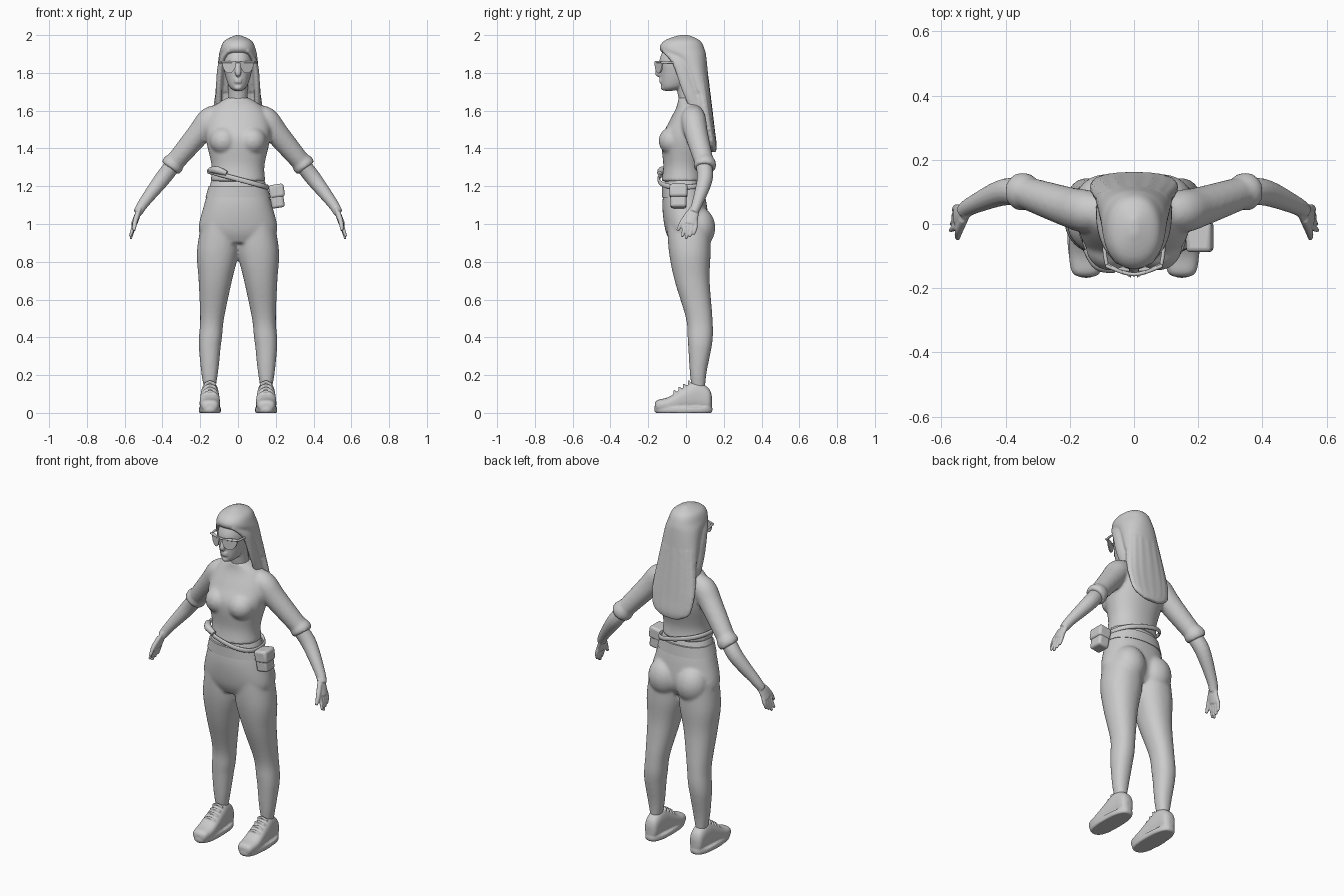
import bpy, bmesh, math
from mathutils import Matrix, Vector

cube = bpy.data.objects.get("Cube")
if cube:
    bpy.data.objects.remove(cube, do_unlink=True)

grey = bpy.data.materials.new("plain grey")
grey.use_nodes = True
tone = (.6, .6, .6, 1)
grey.diffuse_color = tone
grey.node_tree.nodes["Principled BSDF"].inputs["Base Color"].default_value = tone


def smooth_rows(rows, steps=6):
    """Ease a short list of rows into a flowing curve through them."""
    rows = [Vector(row) for row in rows]
    result = []
    for index in range(len(rows) - 1):
        start, end = rows[index], rows[index + 1]
        leave = (end - rows[max(index - 1, 0)]) / 2
        arrive = (rows[min(index + 2, len(rows) - 1)] - start) / 2
        for step in range(steps):
            t = step / steps
            ease = t * t * (3 - 2 * t)
            result.append(start.lerp(end, ease) + leave * t * (1 - t) ** 2 - arrive * t * t * (1 - t))
    return result + [rows[-1]]


def oval(sides, power=2):
    """Unit superellipse; a higher power is squarer."""
    for index in range(sides):
        angle = math.tau * index / sides
        c, s = math.cos(angle), math.sin(angle)
        yield math.copysign(abs(c) ** (2 / power), c), math.copysign(abs(s) ** (2 / power), s)


def bridge(bm, rings, closed=False):
    """Join rings of points into a sealed surface."""
    loops = [[bm.verts.new(point) for point in ring] for ring in rings]
    pairs = list(zip(loops, loops[1:]))
    if closed:
        pairs.append((loops[-1], loops[0]))
    else:
        bm.faces.new(loops[0])
        bm.faces.new(loops[-1])
    for low, high in pairs:
        for index in range(len(low)):
            bm.faces.new((low[index - 1], low[index], high[index], high[index - 1]))


def column(bm, rows, centre=lambda level: 0, power=2.2, upright=True, strands=0):
    """Rows hold level, half width, then the two limits of the other axis."""
    rings = []
    for level, half, near, far in smooth_rows(rows):
        ring = []
        for index, (u, v) in enumerate(oval(64, power)):
            swell = 1 + strands * math.cos(index * math.tau / 4)
            x = centre(level) + half * u * swell
            depth = (near + far + (far - near) * v * swell) / 2
            ring.append((x, depth, level) if upright else (x, level, depth))
        rings.append(ring)
    bridge(bm, rings)


def tube(bm, path, flat=1, closed=False, up=Vector((0, 1, 0))):
    """Path rows hold x, y, z and radius; flat thins the section."""
    path = [Vector(row) for row in path] if closed else smooth_rows(path)
    rings = []
    for index, row in enumerate(path):
        after = path[(index + 1) % len(path)] if closed else path[min(index + 1, len(path) - 1)]
        before = path[index - 1] if closed else path[max(index - 1, 0)]
        forward = (after - before).to_3d().normalized()
        side = forward.cross(up).normalized()
        other = forward.cross(side)
        rings.append([row.to_3d() + (side * u * flat + other * v) * row.w for u, v in oval(16)])
    bridge(bm, rings, closed)


def ball(bm, centre, size):
    matrix = Matrix.LocRotScale(Vector(centre), None, Vector(size))
    bmesh.ops.create_uvsphere(bm, u_segments=24, v_segments=16, radius=1, matrix=matrix)


def both_sides(bm):
    """Copy everything made so far to the other side."""
    copied = bmesh.ops.duplicate(bm, geom=bm.verts[:] + bm.edges[:] + bm.faces[:])["geom"]
    for vert in copied:
        if isinstance(vert, bmesh.types.BMVert):
            vert.co.x = -vert.co.x


def finish(bm, name, voxel=0, bevel=0):
    """Make the object; voxel fuses its pieces into one soft skin."""
    bmesh.ops.recalc_face_normals(bm, faces=bm.faces[:])
    mesh = bpy.data.meshes.new(name)
    bm.to_mesh(mesh)
    bm.free()
    mesh.materials.append(grey)
    obj = bpy.data.objects.new(name, mesh)
    bpy.context.collection.objects.link(obj)
    bpy.ops.object.select_all(action="DESELECT")
    obj.select_set(True)
    bpy.context.view_layer.objects.active = obj
    if bevel:
        rounding = obj.modifiers.new("rounded edges", "BEVEL")
        rounding.width, rounding.segments = bevel, 3
    bpy.ops.object.shade_smooth_by_angle(angle=math.radians(50))
    if voxel:
        fuse = obj.modifiers.new("fuse", "REMESH")
        fuse.mode, fuse.voxel_size, fuse.use_smooth_shade = "VOXEL", voxel, True
        soften = obj.modifiers.new("soften", "SMOOTH")
        soften.iterations = 4


# Trousers: legs, seat and hips in one skin
bm = bmesh.new()
column(bm, [(.13, .03, .03, .1), (.22, .045, .02, .11), (.38, .06, .01, .14), (.5, .063, 0, .14),
            (.7, .088, -.06, .125), (.85, .11, -.09, .13), (1, .1, -.1, .13)],
       centre=lambda level: .15 - .085 * max(0, level - .35))
ball(bm, (.09, .065, .98), (.095, .09, .11))
both_sides(bm)
column(bm, [(.9, .16, -.08, .09), (.97, .208, -.11, .12), (1.1, .18, -.125, .11), (1.24, .138, -.11, .08)])
finish(bm, "trousers", voxel=.009)

# Waistband
bm = bmesh.new()
column(bm, [(1.14, .172, -.127, .106), (1.2, .155, -.127, .1)])
finish(bm, "waistband")

# Top: torso, bust, sleeves and rolled cuffs in one skin
bm = bmesh.new()
tube(bm, [(.1, .04, 1.58, .055), (.15, .04, 1.55, .067), (.21, .055, 1.475, .062), (.345, .1, 1.315, .05)])
tube(bm, [(.325, .095, 1.34, .05), (.345, .1, 1.315, .06), (.36, .1, 1.295, .055)])
ball(bm, (.075, -.07, 1.44), (.075, .075, .075))
both_sides(bm)
column(bm, [(1.225, .145, -.13, .095), (1.31, .14, -.12, .09), (1.45, .17, -.13, .125),
            (1.54, .17, -.09, .13), (1.62, .13, -.05, .11), (1.67, .055, -.04, .075)])
finish(bm, "top", voxel=.009)

# Forearms, palms, fingers and thumbs in one skin
bm = bmesh.new()
tube(bm, [(.33, .09, 1.33, .042), (.4, .1, 1.24, .042), (.5, .06, 1.11, .029), (.53, .04, 1.06, .025)])
tube(bm, [(.52, .045, 1.08, .027), (.535, .03, 1.04, .036), (.55, .02, 1, .036)], flat=.45)
for finger in range(4):
    y = .05 - .02 * finger
    tip = .92 + .012 * abs(finger - 2)
    tube(bm, [(.543, y, 1.02, .011), (.555, y, .98, .011), (.56 + .004 * finger, y - .01, tip, .007)])
tube(bm, [(.53, .015, 1.06, .014), (.545, -.02, 1.01, .013), (.55, -.045, .965, .008)])
both_sides(bm)
finish(bm, "arms_and_hands", voxel=.0045)

# Head: neck, skull, nose, lips and chin in one skin
bm = bmesh.new()
tube(bm, [(0, .035, 1.58, .06), (0, .01, 1.68, .052), (0, 0, 1.76, .055)])
column(bm, [(1.705, .02, -.115, -.07), (1.73, .048, -.13, 0), (1.8, .071, -.135, .07),
            (1.87, .077, -.14, .09), (1.96, .055, -.1, .06)])
tube(bm, [(0, -.13, 1.86, .01), (0, -.148, 1.8, .016), (0, -.135, 1.79, .01)])
for z in (1.752, 1.765):
    ball(bm, (0, -.13, z), (.023, .013, .007))
ball(bm, (0, -.118, 1.722), (.022, .017, .015))
finish(bm, "head", voxel=.0055)

# Long hair: front locks, crown and back fall in one skin
bm = bmesh.new()
tube(bm, [(.04, -.105, 1.93, .03), (.085, -.04, 1.86, .035), (.1, .01, 1.72, .035), (.1, .07, 1.58, .035)], flat=.5)
both_sides(bm)
column(bm, [(2, .012, -.035, .015), (1.97, .072, -.115, .075), (1.92, .095, -.137, .1),
            (1.86, .105, -.06, .11), (1.7, .12, .03, .125)])
column(bm, [(1.78, .105, .02, .118), (1.6, .132, .06, .14), (1.5, .135, .095, .152),
            (1.42, .115, .115, .162), (1.38, .05, .135, .158)], strands=.025)
finish(bm, "hair", voxel=.0065)

# Sunglasses: half-round lenses, temples and brow bar
bm = bmesh.new()
bridge(bm, [[(.047 + .037 * u, y + .02 * u, 1.858 + v * (.06 if v < 0 else .006)) for u, v in oval(28)]
            for y in (-.147, -.14)])
tube(bm, [(.084, -.13, 1.855, .006), (.092, -.08, 1.855, .006), (.09, 0, 1.85, .005)])
both_sides(bm)
tube(bm, [(-.088, -.13, 1.858, .006), (0, -.157, 1.858, .006), (.088, -.13, 1.858, .006)])
finish(bm, "sunglasses")

# Shoes: uppers, soles, collars and laces
bm = bmesh.new()
middle = lambda level: .149
column(bm, [(-.165, .02, .02, .05), (-.15, .044, .01, .068), (-.09, .054, .01, .085), (0, .05, .01, .142),
            (.06, .045, .01, .165), (.12, .038, .01, .13), (.137, .015, .03, .09)], middle, 2.5, upright=False)
column(bm, [(0, .055, -.16, .134), (.012, .059, -.168, .14), (.03, .057, -.167, .139)], middle, 2.6)
for lace in range(4):
    y, z = -.055 + .025 * lace, .1 + .017 * lace
    tube(bm, [(.115, y, z, .007), (.148, y - .006, z + .015, .007), (.18, y, z, .007)])
both_sides(bm)
finish(bm, "shoes", voxel=.0055)

# Slanted belt strap with its buckle end
bm = bmesh.new()
tube(bm, [(.157 * u, -.02 + .124 * v, 1.237 - .042 * u, .013) for u, v in oval(48, 2.4)],
     flat=.55, closed=True, up=Vector((0, 0, 1)))
tube(bm, [(-.145, -.075, 1.285, .016), (-.11, -.125, 1.285, .02), (-.06, -.14, 1.268, .013)])
finish(bm, "belt_strap")

# Belt bag: pouch and overlapping flap, tilted outward
bm = bmesh.new()
for z, size in ((1.145, (.07, .085, .12)), (1.175, (.08, .095, .07))):
    tilt = Matrix.Rotation(-.15, 3, "Y").to_quaternion()
    bmesh.ops.create_cube(bm, size=1, matrix=Matrix.LocRotScale(Vector((.205, -.04, z)), tilt, Vector(size)))
finish(bm, "belt_bag", bevel=.014)
